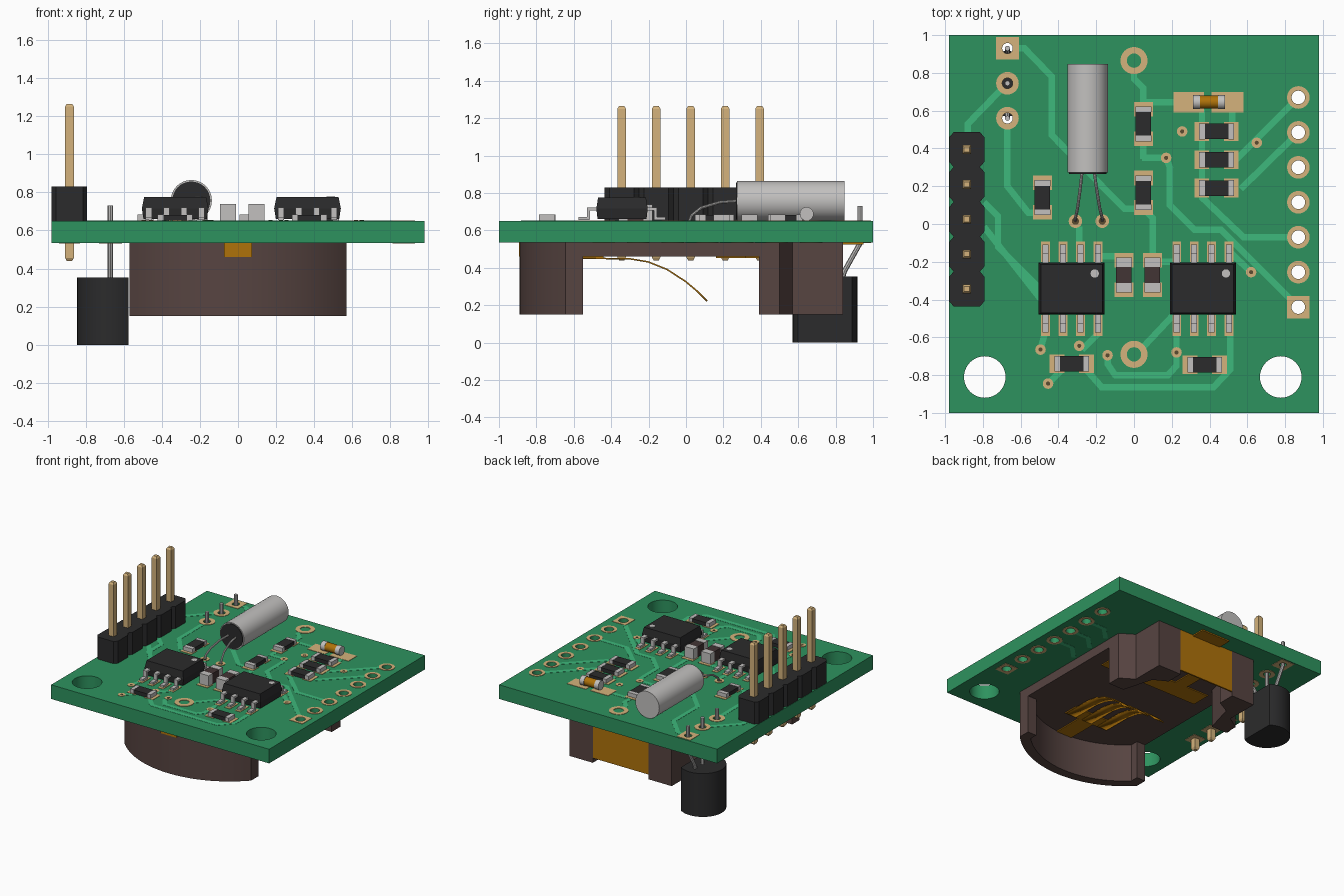
import bpy, bmesh
from math import sin, cos, pi, asin, hypot, atan2
from mathutils import Matrix, Vector

cube = bpy.data.objects.get("Cube")
if cube:
    bpy.data.objects.remove(cube)

made = []
BOT, TOP = 0.535, 0.65
PAD = TOP + 0.003


def material(name, rgb):
    m = bpy.data.materials.new(name)
    m.use_nodes = True
    m.diffuse_color = (*rgb, 1)
    m.node_tree.nodes["Principled BSDF"].inputs["Base Color"].default_value = (*rgb, 1)
    return m


GREEN = material("board green", (0.027, 0.29, 0.113))
TRACE = material("trace green", (0.048, 0.48, 0.2))
GOLD = material("pad gold", (0.66, 0.45, 0.2))
BLACK = material("plastic black", (0.024, 0.024, 0.025))
SILVER = material("metal silver", (0.54, 0.53, 0.52))
BROWN = material("holder brown", (0.095, 0.058, 0.053))
CERAMIC = material("capacitor brown", (0.055, 0.035, 0.035))
AMBER = material("contact amber", (0.43, 0.17, 0.003))
DARK = material("via brown", (0.1, 0.07, 0.03))


def add(name, bm, mat):
    bmesh.ops.recalc_face_normals(bm, faces=bm.faces)
    mesh = bpy.data.meshes.new(name)
    bm.to_mesh(mesh)
    bm.free()
    mesh.materials.append(mat)
    ob = bpy.data.objects.new(name, mesh)
    bpy.context.collection.objects.link(ob)
    made.append(ob)
    return ob


def from_curve(name, cu, loops, closed, mat, z=0):
    for pts in loops:
        sp = cu.splines.new("POLY")
        sp.points.add(len(pts) - 1)
        for p, q in zip(sp.points, pts):
            p.co = (q[0], q[1], q[2] if len(q) > 2 else 0, 1)
        sp.use_cyclic_u = closed
    tmp = bpy.data.objects.new(name, cu)
    bpy.context.collection.objects.link(tmp)
    dg = bpy.context.evaluated_depsgraph_get()
    mesh = bpy.data.meshes.new_from_object(tmp.evaluated_get(dg))
    bpy.data.objects.remove(tmp)
    bm = bmesh.new()
    bm.from_mesh(mesh)
    bpy.data.meshes.remove(mesh)
    bmesh.ops.remove_doubles(bm, verts=bm.verts, dist=0.0001)
    bm.transform(Matrix.Translation((0, 0, z)))
    return add(name, bm, mat)


def prism(name, loops, z0, z1, mat):
    """Flat outline with holes, extruded from z0 to z1."""
    cu = bpy.data.curves.new(name, "CURVE")
    cu.dimensions, cu.fill_mode, cu.extrude = "2D", "BOTH", (z1 - z0) / 2
    return from_curve(name, cu, loops, True, mat, (z0 + z1) / 2)


def wires(name, paths, r, mat):
    cu = bpy.data.curves.new(name, "CURVE")
    cu.dimensions, cu.bevel_depth, cu.bevel_resolution = "3D", r, 2
    cu.use_fill_caps = True
    return from_curve(name, cu, paths, False, mat)


def box(x, y, z, sx, sy, sz, turn=0, top=1, low=1):
    return (x, y, z), (sx, sy, sz), turn, top, low


def boxes(name, items, mat):
    """Boxes given as (centre, size, z turn, top scale, bottom scale)."""
    bm = bmesh.new()
    for c, s, turn, top, low in items:
        for v in bmesh.ops.create_cube(bm, size=1)["verts"]:
            k = top if v.co.z > 0 else low
            v.co = Vector((v.co.x * s[0] * k, v.co.y * s[1] * k, v.co.z * s[2]))
            v.co = Matrix.Rotation(turn, 3, "Z") @ v.co + Vector(c)
    return add(name, bm, mat)


def cylinder(name, c, r, length, axis, mat):
    bm = bmesh.new()
    bmesh.ops.create_cone(bm, cap_ends=True, segments=32, radius1=r, radius2=r, depth=length)
    rot = Vector((0, 0, 1)).rotation_difference(Vector(axis)).to_matrix().to_4x4()
    bm.transform(Matrix.Translation(c) @ rot)
    return add(name, bm, mat)


def ring(x, y, r, n=24):
    return [(x + r * cos(2 * pi * i / n), y + r * sin(2 * pi * i / n)) for i in range(n)]


def rect(x, y, w, h):
    w, h = w / 2, h / 2
    return [(x - w, y - h), (x + w, y - h), (x + w, y + h), (x - w, y + h)]


# Board with mounting and pin holes
right_holes = [(0.87, 0.67 - 0.185 * i) for i in range(7)]
left_holes = [(-0.67, 0.93), (-0.67, 0.745), (-0.67, 0.56)]
holes = right_holes + left_holes
bores = [ring(x, y, 0.036) for x, y in right_holes] + [ring(x, y, 0.028) for x, y in left_holes]
mounts = [ring(x, -0.81, 0.11, 40) for x in (-0.79, 0.777)]
prism("circuit_board", [rect(0, 0, 1.96, 2)] + bores + mounts, BOT, TOP, GREEN)

# Hole pads on both faces, square for the first pin
hole_pads = [rect(x, y, 0.12, 0.12) if i in (6, 7) else ring(x, y, 0.06)
             for i, (x, y) in enumerate(holes)]
prism("hole_pads_top", hole_pads + bores, TOP, PAD, GOLD)
prism("hole_pads_bottom", hole_pads + bores, BOT - 0.003, BOT, GOLD)
prism("contact_rings", [ring(0, y, r) for y in (0.865, -0.69) for r in (0.072, 0.038)], TOP, PAD, GOLD)

# Small vias
vias = [(0.255, 0.49), (0.65, 0.43), (0.17, 0.35), (0.62, -0.255), (0.225, -0.68),
        (-0.14, -0.695), (-0.29, -0.645), (-0.495, -0.665), (-0.455, -0.845)]
prism("vias", [ring(x, y, 0.028, 16) for x, y in vias], TOP, PAD, GOLD)
prism("via_centres", [ring(x, y, 0.011, 12) for x, y in vias], TOP, PAD + 0.001, DARK)

# Copper traces on both faces
routes = [
    [(-.62, .93), (-.58, .93), (-.435, .78), (-.435, .47), (-.05, .08), (.05, .08)],
    [(-.71, .705), (-.88, .53), (-.88, .4)],
    [(-.67, .51), (-.67, .2), (-.56, .06), (-.485, .06)],
    [(0, .8), (0, .77), (.05, .72), (.05, .645), (.3, .645)],
    [(.36, .6), (.36, .14), (.58, -.07), (.82, -.07)],
    [(.83, .63), (.54, .34)], [(.83, .445), (.57, .19)], [(.52, .6), (.52, .49)],
    [(.05, .45), (.05, .35), (.17, .35), (.19, .3), (.19, .1), (.32, -.03), (.46, -.03), (.82, -.39)],
    [(-.79, .11), (-.72, .04), (-.72, -.12), (-.5, -.34)],
    [(-.79, -.02), (-.5, -.39)], [(-.29, -.02), (-.29, -.12)],
]
routes += [
    [(.05, .08), (.1, .03), (.1, -.16)], [(-.05, -.17), (-.19, -.17)], [(.1, -.2), (.23, -.2)],
    [(-.28, -.74), (-.17, -.865), (.42, -.865), (.51, -.77), (.51, -.55)],
    [(-.14, -.7), (-.14, -.74), (-.1, -.8), (.18, -.8), (.225, -.75), (.225, -.55)],
    [(.05, -.65), (.21, -.48)], [(-.455, -.845), (-.38, -.77)], [(-.465, -.55), (-.495, -.665)],
    [(-.19, -.55), (-.19, -.58), (-.27, -.66)], [(.51, -.15), (.62, -.255)],
]
under = [[(.82, y), (.7, y), (.6, y - .1)] for y in (.485, .3, .115)]


def traces(name, paths, z):
    segs = []
    for path in paths:
        for (ax, ay), (bx, by) in zip(path, path[1:]):
            segs.append(box((ax + bx) / 2, (ay + by) / 2, z, hypot(bx - ax, by - ay) + 0.014,
                            0.034, 0.003, atan2(by - ay, bx - ax)))
    boxes(name, segs, TRACE)


traces("traces_top", routes, TOP)
traces("traces_bottom", under, BOT)


# Surface mount resistors and capacitors
def chip_part(name, x, y, turn, h, end, mat):
    def pair(gap):
        return [(x + s * gap * cos(turn), y + s * gap * sin(turn)) for s in (-1, 1)]
    prism(name + "_pads", [rect(px, py, *((0.1, 0.078) if turn else (0.078, 0.1)))
                           for px, py in pair(0.078)], TOP, PAD, GOLD)
    boxes(name + "_ends", [box(px, py, TOP + h / 2, end, 0.084, h, turn)
                           for px, py in pair(0.092 - end / 2)], SILVER)
    boxes(name, [box(x, y, TOP + h / 2, 0.125, 0.082, h - 0.004, turn)], mat)


for x, y in [(0.05, 0.53), (0.05, 0.165), (-0.485, 0.14)]:
    chip_part("resistor", x, y, pi / 2, 0.034, 0.03, BLACK)
for x, y in [(0.437, 0.49), (0.437, 0.34), (0.437, 0.19), (-0.33, -0.74), (0.375, -0.745)]:
    chip_part("resistor", x, y, 0, 0.034, 0.03, BLACK)
for x in (-0.053, 0.097):
    chip_part("capacitor", x, -0.27, pi / 2, 0.088, 0.05, CERAMIC)

# Glass diode
prism("diode_pads", [rect(0.29, 0.645, 0.16, 0.11), rect(0.495, 0.645, 0.17, 0.11)], TOP, PAD, GOLD)
cylinder("diode_glass", (0.397, 0.645, 0.688), 0.034, 0.11, (1, 0, 0), AMBER)
for x in (0.331, 0.463):
    cylinder("diode_end", (x, 0.645, 0.688), 0.037, 0.038, (1, 0, 0), SILVER)

# Eight-lead chips
for cx in (-0.33, 0.365):
    cy = -0.342
    boxes("chip_body", [box(cx, cy, 0.688, 0.35, 0.275, 0.056, low=0.95),
                        box(cx, cy, 0.746, 0.35, 0.275, 0.06, top=0.93)], BLACK)
    cylinder("chip_dot", (cx + 0.122, cy + 0.08, 0.776), 0.022, 0.004, (0, 0, 1), SILVER)
    leads, pads = [], []
    for i in range(4):
        x = cx + (i - 1.5) * 0.0925
        for s in (-1, 1):
            leads += [box(x, cy + s * 0.153, 0.713, 0.032, 0.05, 0.016),
                      box(x, cy + s * 0.178, 0.69, 0.032, 0.016, 0.062),
                      box(x, cy + s * 0.203, 0.664, 0.032, 0.06, 0.016)]
            pads.append(rect(x, cy + s * 0.195, 0.047, 0.11))
    boxes("chip_leads", leads, SILVER)
    prism("chip_pads", pads, TOP, PAD, GOLD)

# Can crystal lying on the board
cylinder("crystal_can", (-0.245, 0.56, 0.757), 0.108, 0.575, (0, 1, 0), SILVER)
cylinder("crystal_base", (-0.245, 0.27, 0.757), 0.1, 0.008, (0, 1, 0), BLACK)
wires("crystal_leads", [[(a, 0.275, 0.757), (a + (b - a) * 0.3, 0.18, 0.75), (a + (b - a) * 0.7, 0.08, 0.72),
                         (b, 0.03, 0.68), (b, 0.015, 0.64)] for a, b in ((-0.275, -0.31), (-0.21, -0.168))],
      0.008, SILVER)
feet = (-0.31, -0.168)
prism("crystal_pads", [ring(x, 0.015, 0.036) for x in feet], TOP, PAD, GOLD)
prism("crystal_pad_centres", [ring(x, 0.015, 0.019) for x in feet], TOP, PAD + 0.001, DARK)

# Pin header
hx, ys = -0.885, [0.025 + 0.1845 * i for i in range(-2, 3)]
side = [(dx, y + dy) for y in ys for dx, dy in ((0.07, -0.092), (0.093, -0.065), (0.093, 0.065), (0.07, 0.092))]
outline = [(hx + dx, y) for dx, y in side] + [(hx - dx, y) for dx, y in reversed(side)]
prism("header_body", [outline], TOP, 0.83, BLACK)
pins = []
for y in ys:
    pins += [box(hx, y, 0.853, 0.046, 0.046, 0.794), box(hx, y, 1.2575, 0.046, 0.046, 0.015, top=0.6),
             box(hx, y, 0.448, 0.046, 0.046, 0.016, low=0.6)]
boxes("header_pins", pins, GOLD)
prism("header_pads", [rect(hx, y, 0.11, 0.11) for y in ys], BOT - 0.003, BOT, GOLD)

# Flat-sided sensor hanging under the board, with three bent leads
sx, sy, sr = -0.672, 0.743, 0.173
a0 = pi / 2 - asin(0.097 / sr)
arc = [a0 + (2 * pi - 2 * a0) * i / 28 for i in range(29)]
prism("sensor_body", [[(sx + sr * cos(a), sy + sr * sin(a)) for a in arc]], 0, 0.352, BLACK)
wires("sensor_leads", [[(-0.67, sy + 0.5 * (y - sy), 0.345), (-0.67, sy + 0.55 * (y - sy), 0.38),
                        (-0.67, y, 0.53), (-0.67, y, 0.73)] for x, y in left_holes], 0.014, SILVER)


# Battery holder: bowed front wall, roof plate and rear posts
def front_bow(w, y_side, y_front):
    sag = y_side - y_front
    r = (w * w + sag * sag) / (2 * sag)
    half = asin(w / r)
    bow = [(r * sin(t), y_front + r - r * cos(t)) for t in [-half + half * i / 12 for i in range(25)]]
    return [(-w, -0.55)] + bow + [(w, -0.55)]


outer, inner = front_bow(0.57, -0.645, -0.89), front_bow(0.49, -0.615, -0.815)
prism("holder_front_wall", [outer + inner[::-1]], 0.15, BOT, BROWN)
edge = [(0.57, 0.5), (0.46, 0.57), (0.46, 0.84)]
gap = [(0.25, 0.84), (0.25, 0.7)]
half = edge + gap
prism("holder_roof", [outer + half + [(-x, y) for x, y in reversed(half)]], 0.46, BOT - 0.001, BROWN)
post = [(0.57, 0.39)] + half + [(0.36, 0.64), (0.43, 0.39)]
for s in (1, -1):
    prism("holder_post", [[(s * x, y) for x, y in post]], 0.15, BOT, BROWN)

# Battery contacts
boxes("rear_contact", [box(0, 0.834, 0.361, 0.5, 0.012, 0.345), box(0, 0.89, 0.529, 0.26, 0.12, 0.01),
                       box(0, 0.24, 0.456, 0.9, 0.16, 0.008)]
      + [box(x, 0.57, 0.456, 0.11, 0.52, 0.008) for x in (-0.19, 0, 0.19)], AMBER)
boxes("front_contact", [box(0, -0.889, 0.497, 0.145, 0.01, 0.075),
                        box(0, -0.66, 0.456, 0.14, 0.3, 0.008),
                        box(0, -0.5, 0.455, 0.4, 0.12, 0.008)], AMBER)
path = [(-0.55, 0.455), (-0.3, 0.452), (-0.2, 0.435), (-0.1, 0.395), (0, 0.33), (0.06, 0.28), (0.115, 0.225)]
bm = bmesh.new()
for x in (-0.15, 0, 0.15):
    rows = [[bm.verts.new((x + d, y, z)) for d in (-0.045, 0.045)] for y, z in path]
    for p, q in zip(rows, rows[1:]):
        bm.faces.new((p[0], p[1], q[1], q[0]))
spring = add("contact_spring", bm, AMBER)
spring.modifiers.new("thickness", "SOLIDIFY").thickness = 0.008

# Smooth round parts, keep edges sharp
bpy.ops.object.select_all(action="DESELECT")
for ob in made:
    ob.select_set(True)
bpy.context.view_layer.objects.active = made[0]
bpy.ops.object.shade_smooth_by_angle(angle=pi / 6)
